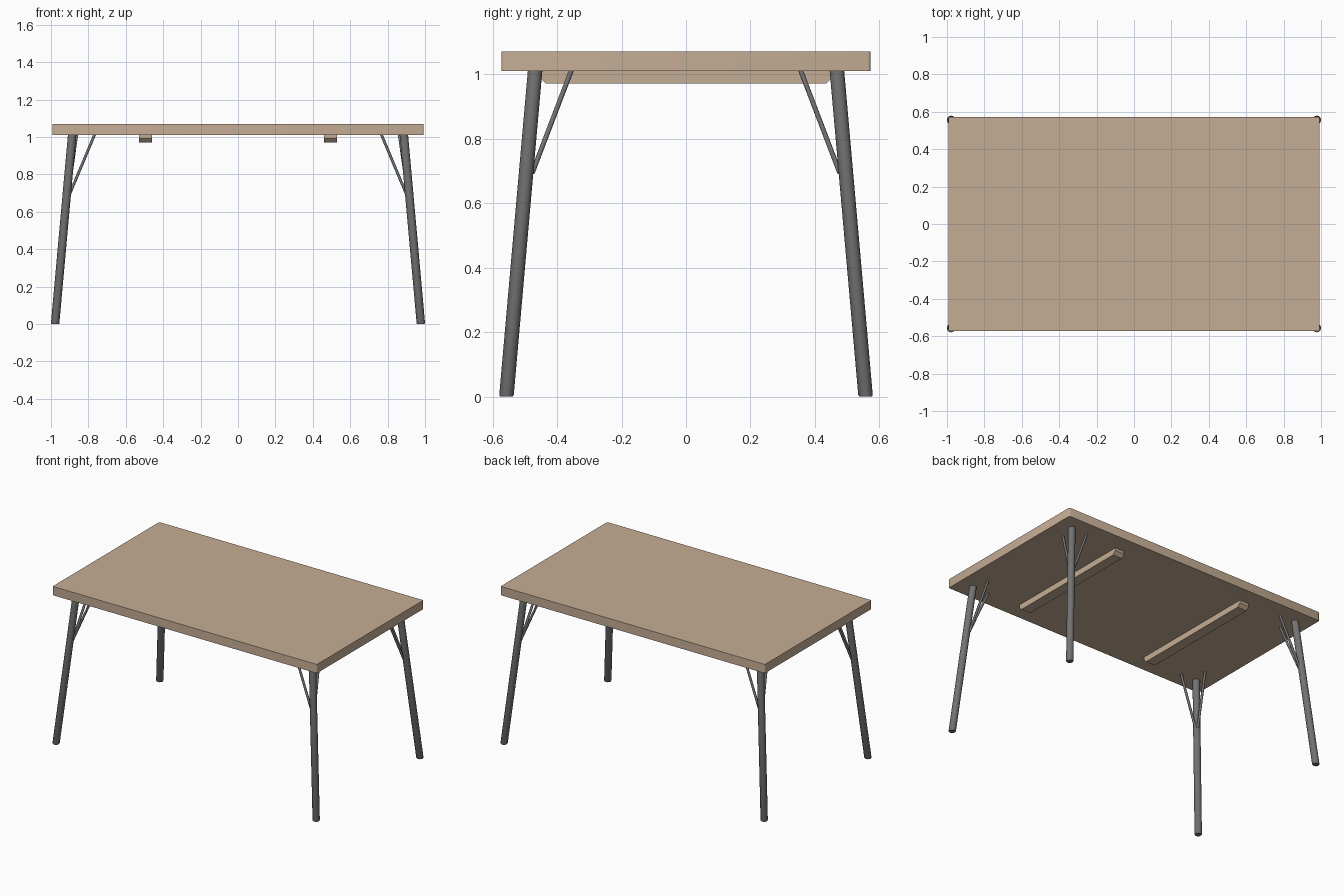
import bpy, bmesh, math
from mathutils import Vector

if "Cube" in bpy.data.objects:
    bpy.data.objects.remove(bpy.data.objects["Cube"])

TOP_Z, UNDER_Z = 1.07, 1.01


def material(name, rgb):
    m = bpy.data.materials.new(name)
    m.diffuse_color = (*rgb, 1)
    m.use_nodes = True
    m.node_tree.nodes["Principled BSDF"].inputs["Base Color"].default_value = m.diffuse_color
    return m


wood = material("light_wood", (0.56, 0.42, 0.30))
metal = material("grey_metal", (0.17, 0.17, 0.17))


def finish(name, bm, mat, smooth=True):
    bmesh.ops.recalc_face_normals(bm, faces=bm.faces)
    mesh = bpy.data.meshes.new(name)
    bm.to_mesh(mesh)
    bm.free()
    mesh.materials.append(mat)
    ob = bpy.data.objects.new(name, mesh)
    bpy.context.collection.objects.link(ob)
    if smooth:
        bpy.ops.object.select_all(action='DESELECT')
        ob.select_set(True)
        bpy.context.view_layer.objects.active = ob
        bpy.ops.object.shade_smooth_by_angle(angle=math.radians(35))
    return ob


def box(size, centre):
    bm = bmesh.new()
    bmesh.ops.create_cube(bm, size=1)
    bmesh.ops.scale(bm, vec=size, verts=bm.verts)
    bmesh.ops.translate(bm, vec=centre, verts=bm.verts)
    return bm


def rod(name, rings, sides):
    """Slanted rod with level ends; rings are (centre, radius) pairs."""
    bm = bmesh.new()
    loops = []
    for c, r in rings:
        loops.append([bm.verts.new((c[0] + r * math.cos(2 * math.pi * i / sides),
                                    c[1] + r * math.sin(2 * math.pi * i / sides), c[2]))
                      for i in range(sides)])
    for a, b in zip(loops, loops[1:]):
        for i in range(sides):
            j = (i + 1) % sides
            bm.faces.new((a[i], a[j], b[j], b[i]))
    bm.faces.new(loops[0])
    bm.faces.new(loops[-1])
    return finish(name, bm, metal)


# Tabletop with slightly rounded vertical corners
bm = box((1.986, 1.144, TOP_Z - UNDER_Z), (0, 0, (TOP_Z + UNDER_Z) / 2))
upright = [e for e in bm.edges if abs(e.verts[0].co.z - e.verts[1].co.z) > 0.01]
bmesh.ops.bevel(bm, geom=upright, offset=0.008, segments=3, profile=0.5, affect='EDGES')
finish("tabletop", bm, wood)

# Two rails under the top, lower ends chamfered
for side, x in (("left", -0.495), ("right", 0.495)):
    bm = box((0.07, 0.91, 0.04), (x, 0, UNDER_Z - 0.02))
    ends = [e for e in bm.edges
            if all(v.co.z < UNDER_Z - 0.03 for v in e.verts)
            and e.verts[0].co.y * e.verts[1].co.y > 0]
    bmesh.ops.bevel(bm, geom=ends, offset=0.021, segments=1, affect='EDGES')
    finish(side + "_rail", bm, wood, smooth=False)

# Splayed legs, each with a lengthways and a crossways brace
for sx, side in ((-1, "left"), (1, "right")):
    for sy, end in ((-1, "front"), (1, "back")):
        tag = f"{end}_{side}_"

        def at(x, y, z):
            return Vector((sx * x, sy * y, z))

        foot, head = at(0.978, 0.557, 0), at(0.887, 0.468, UNDER_Z)
        rod(tag + "leg", [(foot, 0.0195), (foot.lerp(head, 0.005), 0.0225),
                          (head, 0.0225)], 32)
        rod(tag + "long_brace", [(at(0.902, 0.492, 0.69), 0.008),
                                 (at(0.768, 0.468, UNDER_Z), 0.008)], 16)
        rod(tag + "cross_brace", [(at(0.908, 0.478, 0.69), 0.008),
                                  (at(0.863, 0.356, UNDER_Z), 0.008)], 16)
